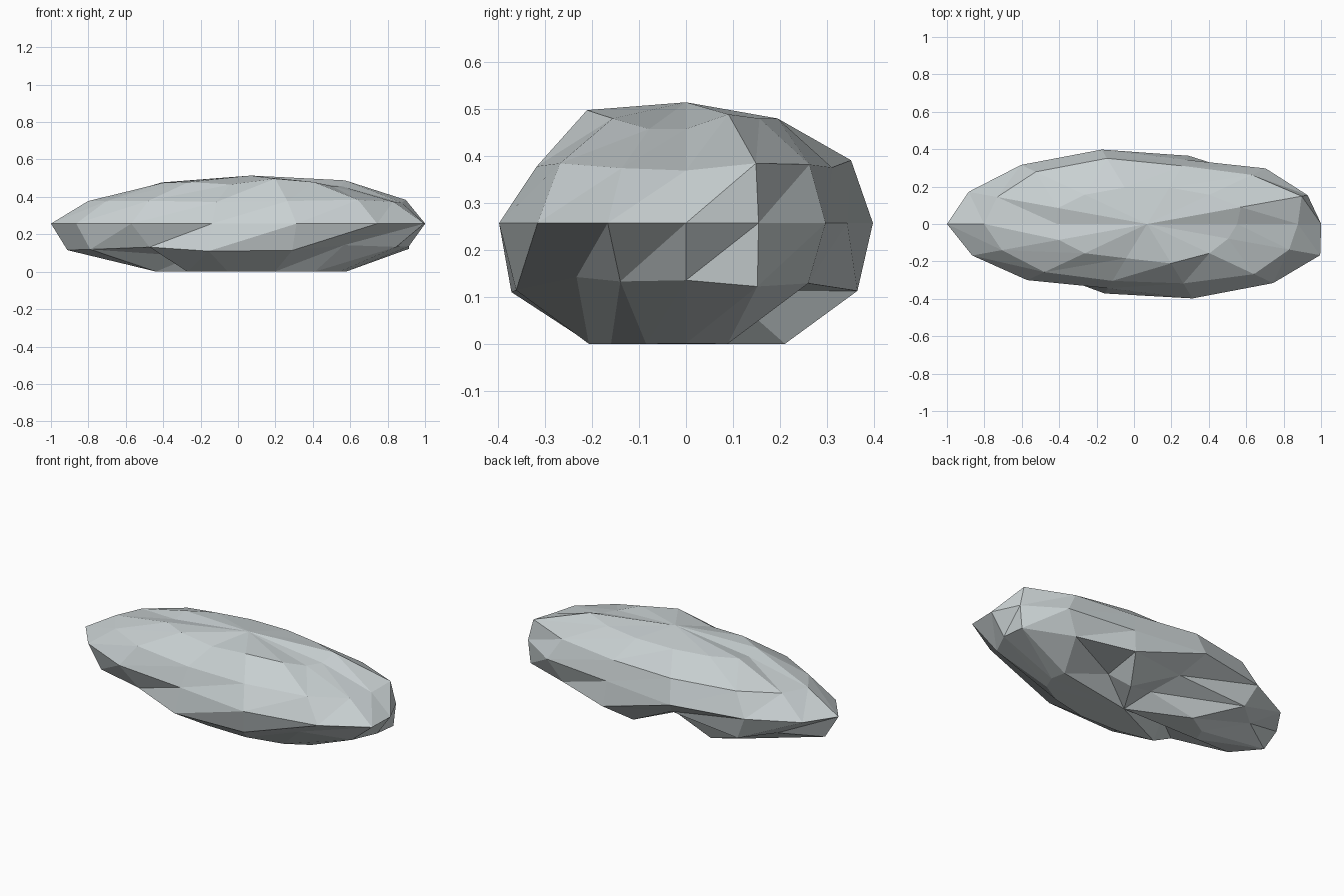
import bpy
import bmesh
from math import sin, cos, tau

cube = bpy.data.objects.get("Cube")
if cube:
    bpy.data.objects.remove(cube, do_unlink=True)

SEGMENTS = 14
HALF_LENGTH, HALF_DEPTH, HALF_HEIGHT = 1.07, 0.40, 0.257
CENTRE_X = 0.07

# Each ring: radius, height, then its bulges and dents in percent,
# running round from the left end (+x) past the back
RINGS = [
    (0.5, -1.05, [95, 102, 54, 108, 66, 104, 98, 95, 65, 102, 104, 106, 102, 98]),
    (0.866, -0.52, [91, 101, 96, 108, 80, 105, 92, 106, 103, 94, 110, 107, 86, 93]),
    (1, 0, [87, 89, 95, 88, 102, 101, 99, 100, 97, 96, 88, 102, 101, 96]),
    (0.866, 0.5, [87, 99, 97, 92, 104, 103, 96, 94, 93, 95, 90, 94, 99, 91]),
    (0.5, 0.866, [90, 104, 100, 100, 100, 100, 99, 90, 98, 100, 94, 108, 100, 90]),
]


def rock_point(bm, radius, height, turn, factor):
    """Place one vertex on the squashed, uneven body, cut flat at the ground."""
    x = CENTRE_X + HALF_LENGTH * radius * cos(turn) * factor
    y = HALF_DEPTH * radius * sin(turn) * factor
    z = max(0.0, HALF_HEIGHT * (1 + height * factor))
    return bm.verts.new((x, y, z))


# Stone material
stone = bpy.data.materials.new("grey stone")
stone.use_nodes = True
colour = (0.58, 0.63, 0.64, 1.0)
stone.diffuse_color = colour
shader = next(n for n in stone.node_tree.nodes if n.type == "BSDF_PRINCIPLED")
shader.inputs["Base Color"].default_value = colour
shader.inputs["Roughness"].default_value = 0.9

# Rock body: stacked uneven rings joined by triangles
bm = bmesh.new()
rings = [
    [
        rock_point(bm, radius, height, tau * k / SEGMENTS, percent / 100)
        for k, percent in enumerate(percents)
    ]
    for radius, height, percents in RINGS
]
bottom = rock_point(bm, 0, -1, 0, 1)
top = rock_point(bm, 0, 1, 0, 1)

for k in range(SEGMENTS):
    n = (k + 1) % SEGMENTS
    for low, high in zip(rings, rings[1:]):
        bm.faces.new((low[k], low[n], high[n]))
        bm.faces.new((low[k], high[n], high[k]))
    bm.faces.new((bottom, rings[0][n], rings[0][k]))
    bm.faces.new((top, rings[-1][k], rings[-1][n]))

bmesh.ops.recalc_face_normals(bm, faces=bm.faces)
mesh = bpy.data.meshes.new("rock")
bm.to_mesh(mesh)
bm.free()
mesh.materials.append(stone)
rock = bpy.data.objects.new("rock", mesh)
bpy.context.collection.objects.link(rock)
